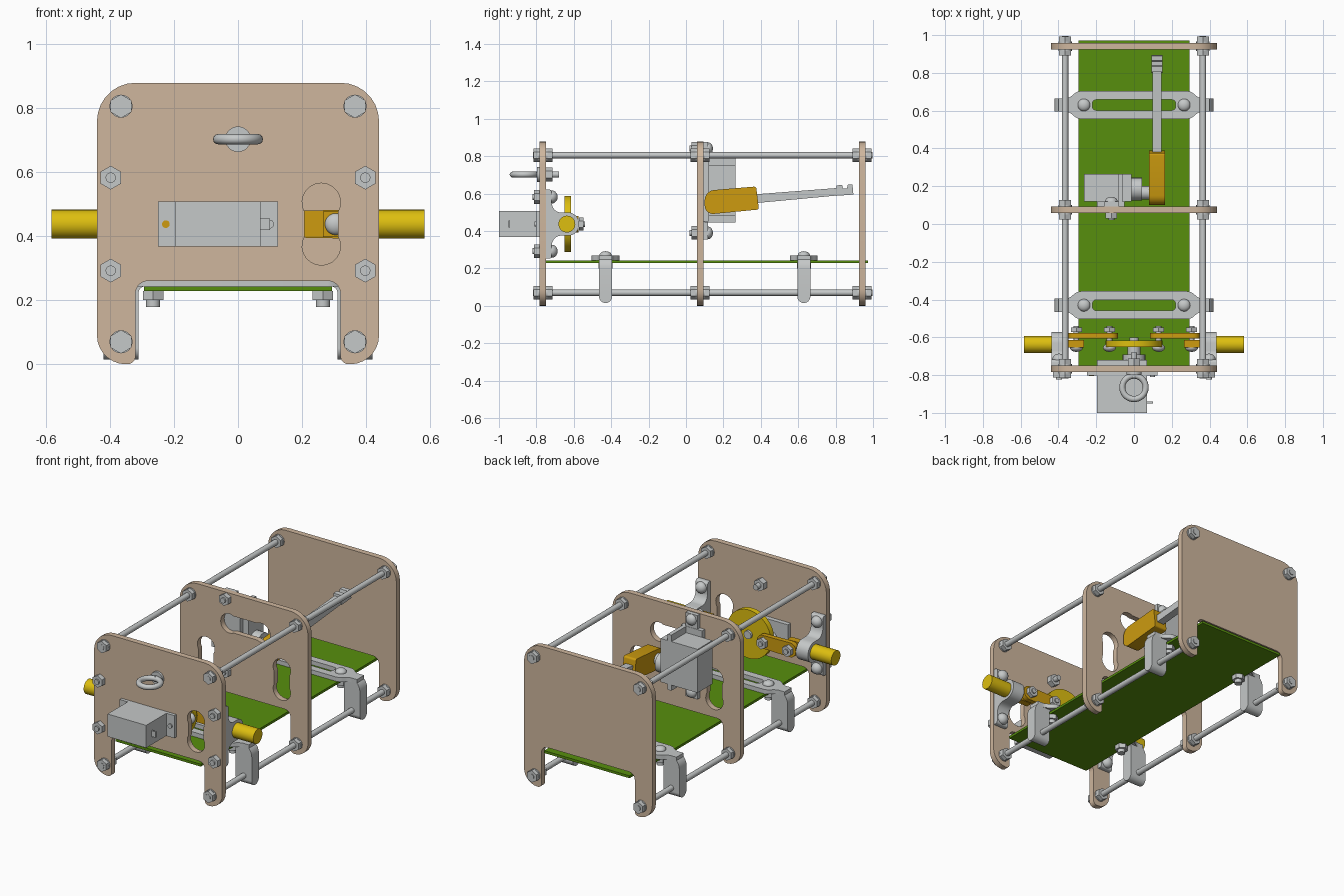
import bpy
from math import sin, cos, pi, radians
from mathutils import Vector

if "Cube" in bpy.data.objects:
    bpy.data.objects.remove(bpy.data.objects["Cube"])


def material(name, rgb):
    m = bpy.data.materials.new(name)
    m.use_nodes = True
    m.diffuse_color = (*rgb, 1)
    m.node_tree.nodes["Principled BSDF"].inputs["Base Color"].default_value = (*rgb, 1)
    return m


TAN = material("tan wood", (0.62, 0.47, 0.34))
GREY = material("light grey metal", (0.56, 0.58, 0.58))
YELLOW = material("yellow plastic", (0.73, 0.52, 0.005))
AMBER = material("amber plastic", (0.61, 0.33, 0.005))
GREEN = material("green board", (0.095, 0.275, 0.004))

# rotation that turns local z into the given axis
TURN = {"x": (pi / 2, 0, pi / 2), "y": (pi / 2, 0, 0), "z": (0, 0, 0)}


def finish(name, mat, smooth=True):
    ob = bpy.context.object
    ob.name = name
    ob.data.materials.clear()
    ob.data.materials.append(mat)
    if smooth:
        bpy.ops.object.shade_smooth_by_angle(angle=radians(32))
    return ob


def box(name, mat, x, y, z):
    bpy.ops.mesh.primitive_cube_add(size=1, location=[sum(r) / 2 for r in (x, y, z)])
    bpy.context.object.scale = [r[1] - r[0] for r in (x, y, z)]
    return finish(name, mat, False)


def cyl(name, mat, axis, start, length, r, sides=24):
    loc = Vector(start)
    loc["xyz".index(axis)] += length / 2
    bpy.ops.mesh.primitive_cylinder_add(vertices=sides, radius=r, depth=abs(length),
                                        location=loc, rotation=TURN[axis])
    return finish(name, mat, sides > 6)


def dome(name, loc, axis, r=0.035, h=0.028):
    bpy.ops.mesh.primitive_uv_sphere_add(segments=20, ring_count=10, radius=r,
                                         location=loc, rotation=TURN[axis])
    bpy.context.object.scale.z = h / r
    return finish(name, GREY)


def rounded(pts, n=7):
    """Replace each (x, y, setback) corner with a tangent arc."""
    out = []
    for i, c in enumerate(pts):
        p = Vector(c[:2])
        if len(c) < 3:
            out.append(p)
            continue
        a = (Vector(pts[i - 1][:2]) - p).normalized() * c[2]
        b = (Vector(pts[(i + 1) % len(pts)][:2]) - p).normalized() * c[2]
        for k in range(n + 1):
            t = pi / 2 * k / n
            out.append(p + a + b - a * sin(t) - b * cos(t))
    return out


def mirrored(half):
    return half + [(-c[0], *c[1:]) for c in reversed(half)]


def sheet(name, mat, axis, lo, hi, *loops):
    """Extrude an outline, with optional hole loops, from lo to hi along an axis."""
    cu = bpy.data.curves.new(name, "CURVE")
    cu.dimensions, cu.fill_mode, cu.extrude = "2D", "BOTH", (hi - lo) / 2
    for loop in loops:
        sp = cu.splines.new("POLY")
        sp.points.add(len(loop) - 1)
        for q, p in zip(sp.points, loop):
            q.co = (p[0], p[1], 0, 1)
        sp.use_cyclic_u = True
    ob = bpy.data.objects.new(name, cu)
    bpy.context.collection.objects.link(ob)
    ob.location["xyz".index(axis)] = (lo + hi) / 2
    ob.rotation_euler = TURN[axis]
    bpy.ops.object.select_all(action="DESELECT")
    ob.select_set(True)
    bpy.context.view_layer.objects.active = ob
    bpy.ops.object.convert(target="MESH")
    return finish(name, mat)


def keyhole(cx, cy, half, flat=False, r=0.06, n=14):
    """Two overlapping bulbs joined by a slight waist."""
    pts = []
    for s in (1, -1):
        for k in range(n + 1):
            a = radians(-30 + 240 * k / n)
            u, v = s * r * cos(a), s * (half + r * sin(a))
            pts.append((cx + v, cy + u) if flat else (cx + u, cy + v))
    return pts


# three upright plates
outline = rounded(mirrored([(0.44, 0.878, 0.12), (0.44, 0, 0.09), (0.32, 0, 0.025), (0.32, 0.26, 0.04)]))
right_slot, left_slot = keyhole(0.26, 0.437, 0.068), keyhole(-0.26, 0.437, 0.068)
PLATES = {"front_plate": (-0.783, [right_slot]),
          "middle_plate": (0.058, [right_slot, left_slot, keyhole(0.01, 0.69, 0.11, True)]),
          "back_plate": (0.924, [])}
for name, (y, holes) in PLATES.items():
    sheet(name, TAN, "y", y, y + 0.035, outline, *holes)

# circuit board
box("board", GREEN, (-0.293, 0.293), (-0.783, 0.972), (0.228, 0.243))

# tie rods with a nut and washer on each plate side
for s in (-1, 1):
    for z in (0.07, 0.805):
        cyl("tie_rod", GREY, "y", (s * 0.365, -0.818, z), 1.814, 0.017, 16)
        for y, _ in PLATES.values():
            for face, d in ((y, -1), (y + 0.035, 1)):
                cyl("rod_washer", GREY, "y", (s * 0.365, face, z), d * 0.008, 0.036)
                cyl("rod_nut", GREY, "y", (s * 0.365, face, z), d * 0.033, 0.037, 6)

# board clamps hanging on the lower rods
for y in (-0.43, 0.63):
    bar = [(0.4, 0.035), (0.345, 0.035, 0.02), (0.3, 0.074, 0.02)]
    loop = rounded(mirrored([(x, -v, *r) for x, v, *r in reversed(bar)])[:3]
                   + bar[::-1][::-1] + [(-x, v, *r) for x, v, *r in reversed(bar)]
                   + [(-x, -v, *r) for x, v, *r in bar])
    slot = rounded([(0.22, 0.028, 0.02), (0.22, -0.028, 0.02), (-0.22, -0.028, 0.02), (-0.22, 0.028, 0.02)])
    ob = sheet("clamp_bar", GREY, "z", 0.243, 0.27, loop, [(p[0], p[1]) for p in slot])
    ob.location.y = y
    for s in (-1, 1):
        arm = [(0.29, 0.27), (0.42, 0.27, 0.07), (0.42, 0.05), (0.31, 0.05), (0.31, 0.243, 0.02), (0.29, 0.243)]
        sheet("clamp_arm", GREY, "y", y - 0.035, y + 0.035, rounded([(s * c[0], *c[1:]) for c in arm]))
        cyl("clamp_foot", GREY, "x", (s * 0.31, y, 0.05), s * 0.11, 0.035)
        dome("clamp_screw", (s * 0.265, y, 0.27), "z", 0.033, 0.022)
        cyl("clamp_nut", GREY, "z", (s * 0.265, y, 0.2), 0.028, 0.037, 6)
        cyl("clamp_screw_end", GREY, "z", (s * 0.265, y, 0.178), 0.05, 0.022)

# eye bolt
bpy.ops.mesh.primitive_torus_add(major_radius=0.062, minor_radius=0.016, major_segments=36,
                                 minor_segments=12, location=(0, -0.865, 0.702))
finish("eye_ring", GREY)
cyl("eye_washer", GREY, "y", (0, -0.783, 0.702), -0.014, 0.04)
cyl("eye_shank", GREY, "y", (0, -0.81, 0.702), 0.13, 0.017)
cyl("eye_nut", GREY, "y", (0, -0.748, 0.702), 0.035, 0.037, 6)

# front servo
Z = 0.437
box("front_servo_body", GREY, (-0.195, 0.07), (-1, -0.72), (Z - 0.07, Z + 0.07))
box("front_servo_flange", GREY, (-0.25, 0.125), (-0.803, -0.783), (Z - 0.07, Z + 0.07))
box("front_servo_wire", GREY, (0.07, 0.1), (-0.95, -0.94), (Z - 0.018, Z + 0.018))
cyl("flange_hole", AMBER, "y", (-0.225, -0.806, Z), 0.005, 0.012)
cyl("flange_screw", GREY, "y", (0.098, -0.81, Z), 0.01, 0.014)
cyl("front_servo_gear", GREY, "y", (0, -0.72, Z), 0.03, 0.06)
cyl("front_servo_shaft", GREY, "y", (0, -0.7, Z), 0.07, 0.035)

# drive wheel, links and sliding pins
cyl("drive_wheel", YELLOW, "y", (0, -0.65, Z), 0.034, 0.15, 48)
cyl("wheel_screw", GREY, "y", (0, -0.616, Z), 0.015, 0.025)
for s in (-1, 1):
    link = [(0.085, Z - 0.04, 0.035), (0.35, Z - 0.045, 0.04), (0.35, Z + 0.045, 0.04), (0.085, Z + 0.04, 0.035)]
    sheet("link", AMBER, "y", -0.606, -0.576, rounded([(s * a, b, c) for a, b, c in link]))
    cyl("sliding_pin", YELLOW, "x", (s * 0.35, -0.637, Z), s * 0.232, 0.045, 32)
    box("pin_tab", AMBER, sorted((s * 0.265, s * 0.36)), (-0.655, -0.615), (Z - 0.04, Z + 0.04))
    for x in (0.13, 0.305):
        cyl("link_bolt", GREY, "y", (s * x, -0.67, Z), 0.13, 0.015)
        dome("link_bolt_head", (s * x, -0.655, Z), "y", 0.034, 0.022)
        cyl("link_nut", GREY, "y", (s * x, -0.572, Z), 0.025, 0.034, 6)

    # pin bearing bracket
    half = [(-0.748, 0.185), (-0.718, 0.185, 0.015), (-0.718, 0.095, 0.02), (-0.69, 0.062, 0.02), (-0.572, 0.062, 0.058)]
    shape = [(y, Z + v, *r) for y, v, *r in half] + [(y, Z - v, *r) for y, v, *r in reversed(half)]
    sheet("bearing_bracket", GREY, "x", *sorted((s * 0.355, s * 0.437)), rounded(shape))
    for z in (Z - 0.145, Z + 0.145):
        cyl("bracket_bolt", GREY, "y", (s * 0.397, -0.822, z), 0.11, 0.016)
        cyl("bracket_nut", GREY, "y", (s * 0.397, -0.783, z), -0.03, 0.037, 6)
        dome("bracket_bolt_head", (s * 0.397, -0.718, z), "y", 0.035, 0.032)

# rear servo on its mount
box("rear_servo_body", GREY, (-0.265, -0.085), (0.12, 0.265), (0.48, 0.75))
box("rear_servo_mount", GREY, (-0.195, -0.05), (0.093, 0.12), (0.45, 0.79))
box("rear_servo_flange", GREY, (-0.085, -0.06), (0.1, 0.265), (0.445, 0.79))
box("rear_servo_head", GREY, (-0.06, -0.012), (0.12, 0.265), (0.48, 0.75))
cyl("rear_servo_gear", GREY, "x", (-0.012, 0.185, 0.56), 0.055, 0.06)
cyl("rear_servo_shaft", GREY, "x", (0.04, 0.165, 0.56), 0.045, 0.035)
for z in (0.39, 0.84):
    box("mount_tab", GREY, (-0.16, -0.08), (0.093, 0.118), (min(z - 0.035, 0.78), max(z + 0.035, 0.46)))
    cyl("mount_bolt", GREY, "y", (-0.12, 0.02, z), 0.1, 0.016)
    cyl("mount_nut", GREY, "y", (-0.12, 0.058, z), -0.028, 0.036, 6)
    dome("mount_bolt_head", (-0.12, 0.118, z), "y", 0.034, 0.026)

# swinging lever with its extension arm
lever = [(0.1, 0.487, 0.05), (0.39, 0.515, 0.012), (0.375, 0.638, 0.012), (0.1, 0.615, 0.05)]
sheet("lever", AMBER, "x", 0.08, 0.165, rounded(lever))
sheet("lever_arm", GREY, "x", 0.098, 0.146, [(0.38, 0.55), (0.81, 0.59), (0.81, 0.63), (0.38, 0.597)])
tip = [(0.8, 0.588), (0.895, 0.595), (0.89, 0.65), (0.865, 0.648), (0.86, 0.628), (0.84, 0.626), (0.835, 0.646), (0.805, 0.644)]
sheet("lever_tip", GREY, "x", 0.093, 0.151, tip)
